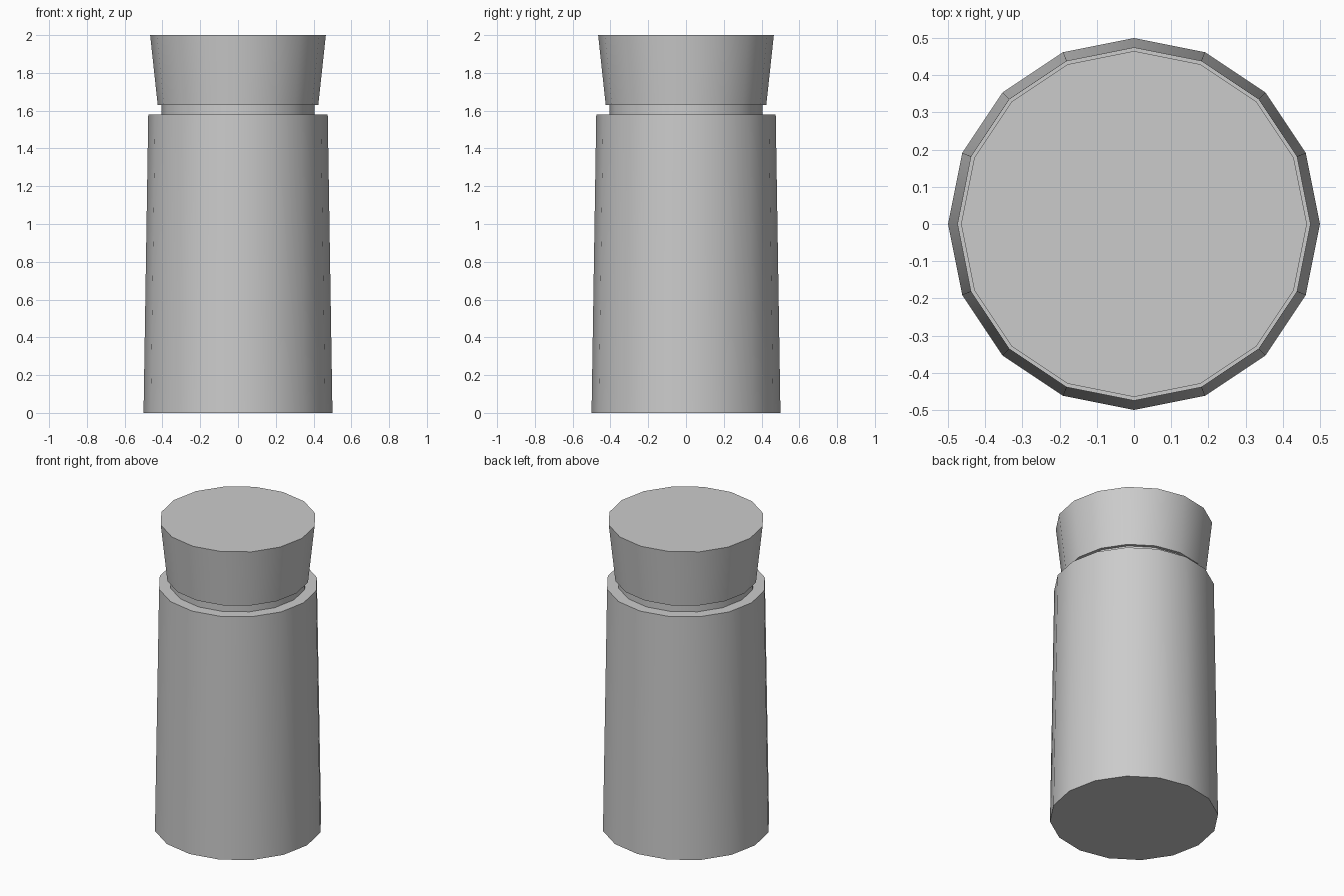
import bpy, bmesh
from math import cos, sin, pi, radians

if "Cube" in bpy.data.objects:
    bpy.data.objects.remove(bpy.data.objects["Cube"])

SIDES = 16


def lathe(name, profile, cap_bottom=False, cap_top=False):
    """Spin (radius, height) points round z, optionally closing the ends."""
    bm = bmesh.new()
    rings = [[bm.verts.new((r * cos(2 * pi * i / SIDES), r * sin(2 * pi * i / SIDES), z))
              for i in range(SIDES)] for r, z in profile]
    for low, high in zip(rings, rings[1:]):
        for i in range(SIDES):
            j = (i + 1) % SIDES
            bm.faces.new((low[i], low[j], high[j], high[i]))
    if cap_bottom:
        bm.faces.new(rings[0][::-1])
    if cap_top:
        bm.faces.new(rings[-1])
    mesh = bpy.data.meshes.new(name)
    bm.to_mesh(mesh)
    bm.free()
    obj = bpy.data.objects.new(name, mesh)
    bpy.context.collection.objects.link(obj)
    bpy.ops.object.select_all(action='DESELECT')
    obj.select_set(True)
    bpy.context.view_layer.objects.active = obj
    bpy.ops.object.shade_smooth_by_angle(angle=radians(30))
    return obj


# Tapered body with a flat shoulder
lathe("body", [(0.5, 0), (0.475, 1.58), (0.405, 1.58)], cap_bottom=True)
# Narrow neck in the gap
lathe("neck", [(0.405, 1.58), (0.405, 1.63)])
# Flared lid, wider at the top
lathe("lid", [(0.405, 1.63), (0.425, 1.63), (0.465, 2.0)], cap_top=True)
